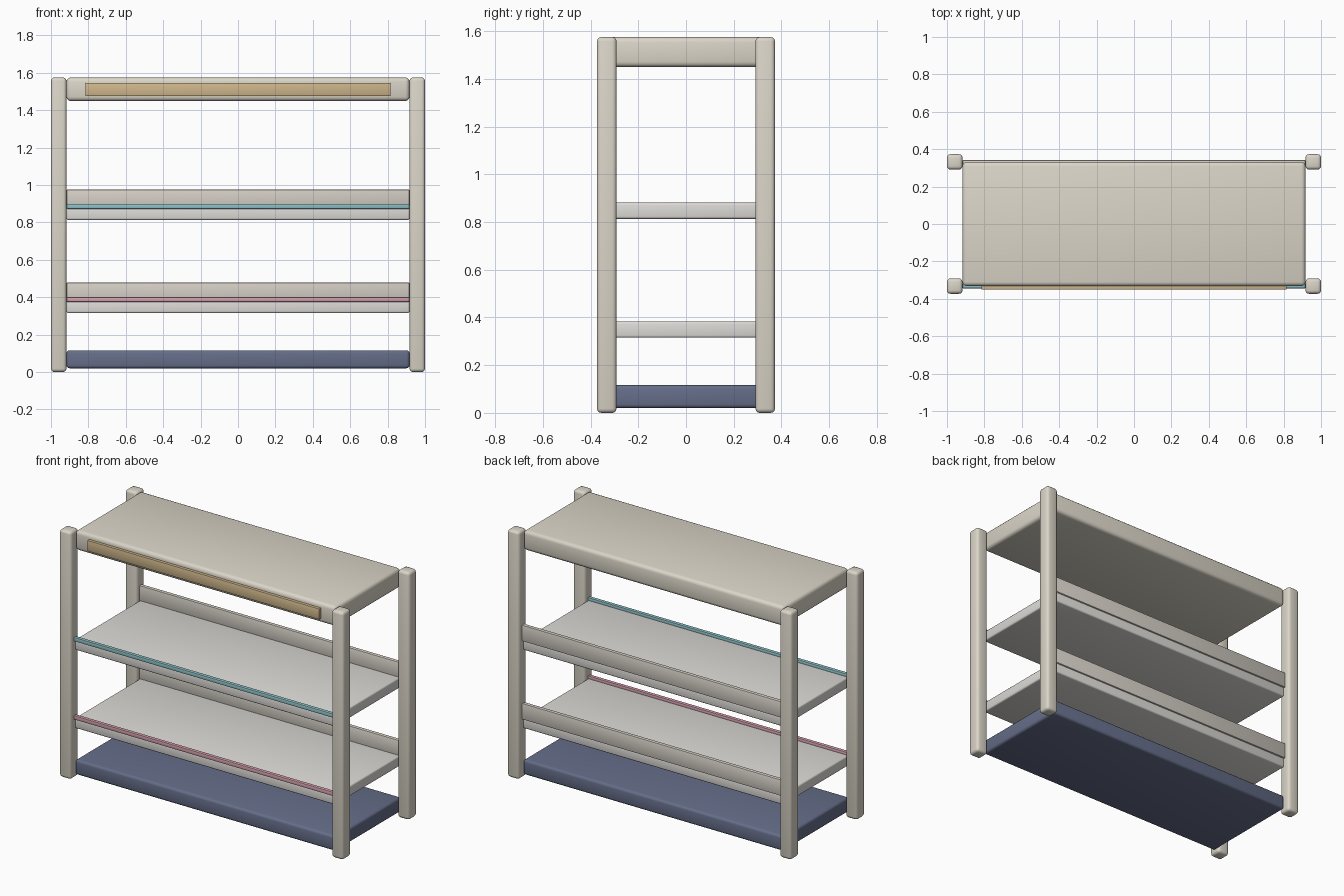
import bpy

if "Cube" in bpy.data.objects:
    bpy.data.objects.remove(bpy.data.objects["Cube"])


def material(name, rgb):
    m = bpy.data.materials.new(name)
    m.diffuse_color = (*rgb, 1)
    m.use_nodes = True
    m.node_tree.nodes["Principled BSDF"].inputs["Base Color"].default_value = m.diffuse_color
    return m


def box(name, x, y, z, bevel, mat, segments=3):
    """Rounded box from (min, max) ranges on each axis."""
    bpy.ops.mesh.primitive_cube_add(size=1)
    ob = bpy.context.object
    ob.name = name
    ob.location = [(r[0] + r[1]) / 2 for r in (x, y, z)]
    ob.scale = [r[1] - r[0] for r in (x, y, z)]
    bpy.ops.object.transform_apply(location=False, rotation=False, scale=True)
    mod = ob.modifiers.new("round_edges", 'BEVEL')
    mod.width = bevel
    mod.segments = segments
    bpy.ops.object.modifier_apply(modifier=mod.name)
    bpy.ops.object.shade_smooth_by_angle()
    ob.data.materials.append(mat)
    return ob


cream = material("cream", (0.71, 0.67, 0.58))
pale = material("pale_grey", (0.72, 0.71, 0.68))
lip_tone = material("warm_grey", (0.66, 0.62, 0.56))
slate = material("slate_blue", (0.13, 0.155, 0.25))
gold = material("gold", (0.62, 0.47, 0.26))
teal = material("teal", (0.27, 0.53, 0.56))
pink = material("pink", (0.64, 0.34, 0.41))

X = (-0.917, 0.917)
Y = (-0.332, 0.332)

# Corner posts
for sx, side in ((-1, "left"), (1, "right")):
    for sy, end in ((-1, "front"), (1, "back")):
        box(f"{end}_{side}_post",
            sorted((sx * 0.917, sx * 1.0)), sorted((sy * 0.291, sy * 0.373)),
            (0, 1.575), 0.018, cream)

# Top slab with front inlay strip
box("top_slab", X, Y, (1.449, 1.575), 0.022, cream)
box("front_inlay", (-0.816, 0.816), (-0.35, -0.325), (1.476, 1.545), 0.003, gold, 2)

# Base deck
box("base_deck", X, Y, (0.02, 0.116), 0.016, slate)

# Shelves with back lip and coloured front edge strip
for name, z, colour in (("lower", 0.315, pink), ("middle", 0.813, teal)):
    box(f"{name}_shelf", X, Y, (z, z + 0.068), 0.01, pale)
    box(f"{name}_back_lip", X, (0.317, 0.342), (z + 0.06, z + 0.163), 0.005, lip_tone, 2)
    box(f"{name}_front_strip", X, (-0.344, -0.32), (z + 0.06, z + 0.086), 0.005, colour, 2)
